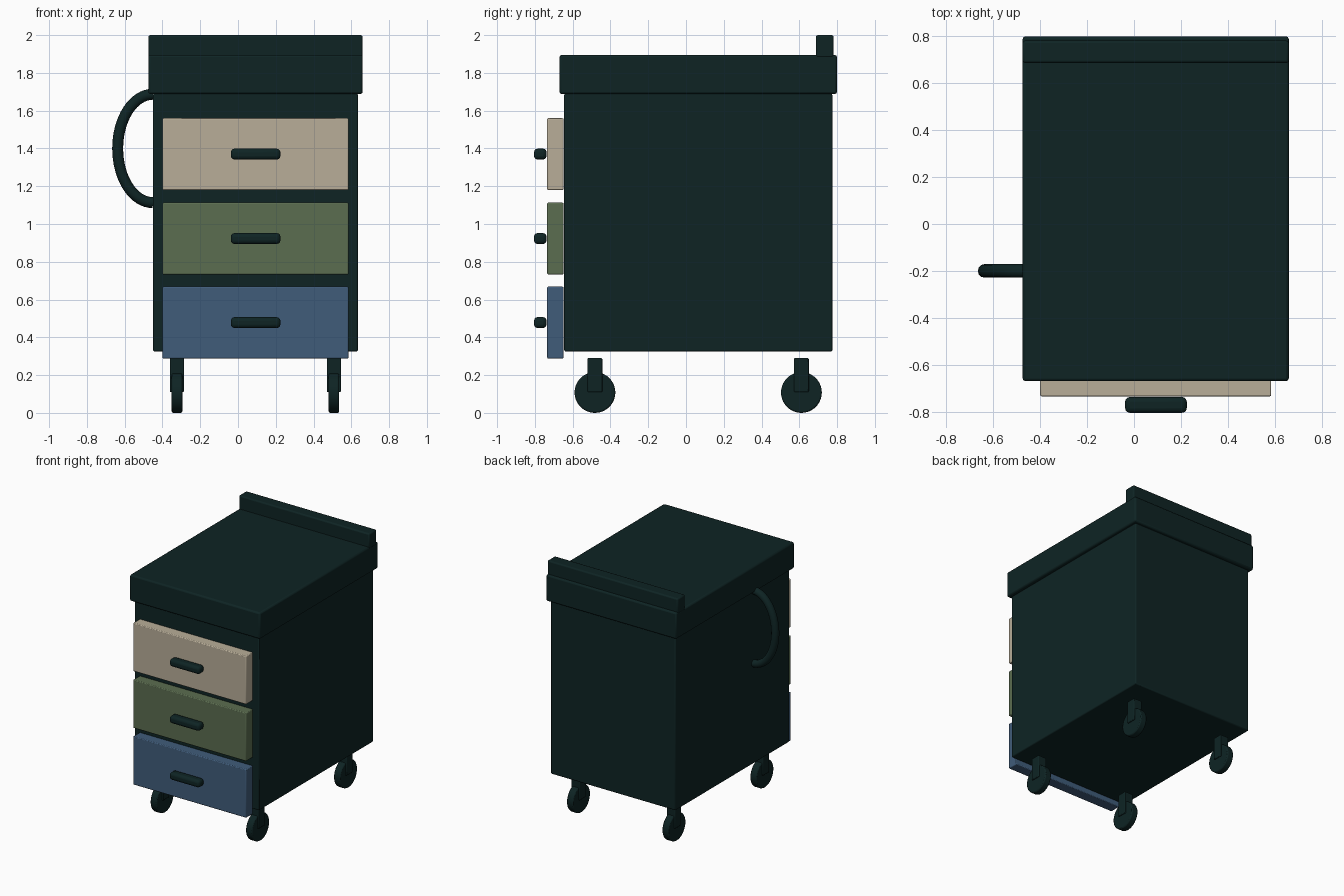
import bpy
import math
from mathutils import Vector

if "Cube" in bpy.data.objects:
    bpy.data.objects.remove(bpy.data.objects["Cube"], do_unlink=True)


def material(name, rgb):
    mat = bpy.data.materials.new(name)
    mat.use_nodes = True
    mat.diffuse_color = (*rgb, 1)
    mat.node_tree.nodes["Principled BSDF"].inputs["Base Color"].default_value = (*rgb, 1)
    return mat


DARK = material("dark teal", (0.0044, 0.0176, 0.0176))
CREAM = material("cream", (0.48, 0.42, 0.315))
GREEN = material("olive green", (0.105, 0.153, 0.08))
BLUE = material("slate blue", (0.051, 0.107, 0.195))


def finish(obj, name, mat, bevel=0, segments=2):
    obj.name = name
    obj.data.materials.append(mat)
    if bevel:
        mod = obj.modifiers.new("rounded edges", "BEVEL")
        mod.width = bevel
        mod.segments = segments
        mod.limit_method = "ANGLE"
    bpy.ops.object.shade_smooth_by_angle(angle=math.radians(35))
    return obj


def box(name, low, high, mat, bevel=0.008, segments=2):
    low, high = Vector(low), Vector(high)
    bpy.ops.mesh.primitive_cube_add(size=1, location=(low + high) / 2)
    obj = bpy.context.object
    obj.scale = high - low
    bpy.ops.object.transform_apply(location=False, rotation=False, scale=True)
    return finish(obj, name, mat, bevel, segments)


# Cabinet body, thick worktop and rear rail
box("cabinet_body", (-0.45, -0.645, 0.325), (0.635, 0.775, 1.69), DARK)
box("worktop", (-0.475, -0.67, 1.688), (0.66, 0.80, 1.895), DARK, 0.012)
box("rear_rail", (-0.475, 0.687, 1.88), (0.66, 0.782, 2.0), DARK, 0.01)

# Drawer fronts, each with a rounded pull
for name, mat, z in (("top", CREAM, 1.37), ("middle", GREEN, 0.923), ("bottom", BLUE, 0.478)):
    box(name + "_drawer", (-0.4, -0.735, z - 0.19), (0.585, -0.648, z + 0.19), mat, 0.006)
    box(name + "_drawer_pull", (-0.038, -0.805, z - 0.029),
        (0.225, -0.738, z + 0.029), DARK, 0.02, 3)

# Casters: a bracket straddling each wheel
for side, x in (("right", -0.323), ("left", 0.508)):
    for end, y in (("front", -0.482), ("back", 0.611)):
        label = end + "_" + side
        box(label + "_bracket", (x - 0.037, y - 0.039, 0.11),
            (x + 0.037, y + 0.039, 0.29), DARK, 0.005)
        bpy.ops.mesh.primitive_cylinder_add(vertices=40, radius=0.108, depth=0.056,
                                            location=(x, y, 0.108),
                                            rotation=(0, math.pi / 2, 0))
        finish(bpy.context.object, label + "_wheel", DARK, 0.008)

# Bowed grab handle on the right side
curve = bpy.data.curves.new("side_handle", "CURVE")
curve.dimensions = "3D"
curve.bevel_depth = 0.029
curve.bevel_resolution = 4
curve.use_fill_caps = True
spline = curve.splines.new("POLY")
steps = 32
spline.points.add(steps)
for i, point in enumerate(spline.points):
    a = math.pi * i / steps
    point.co = (-0.45 - 0.187 * math.sin(a), -0.2, 1.4 + 0.287 * math.cos(a), 1)
handle = bpy.data.objects.new("side_handle", curve)
bpy.context.collection.objects.link(handle)
bpy.ops.object.select_all(action="DESELECT")
handle.select_set(True)
bpy.context.view_layer.objects.active = handle
bpy.ops.object.convert(target="MESH")
finish(bpy.context.object, "side_handle", DARK)
